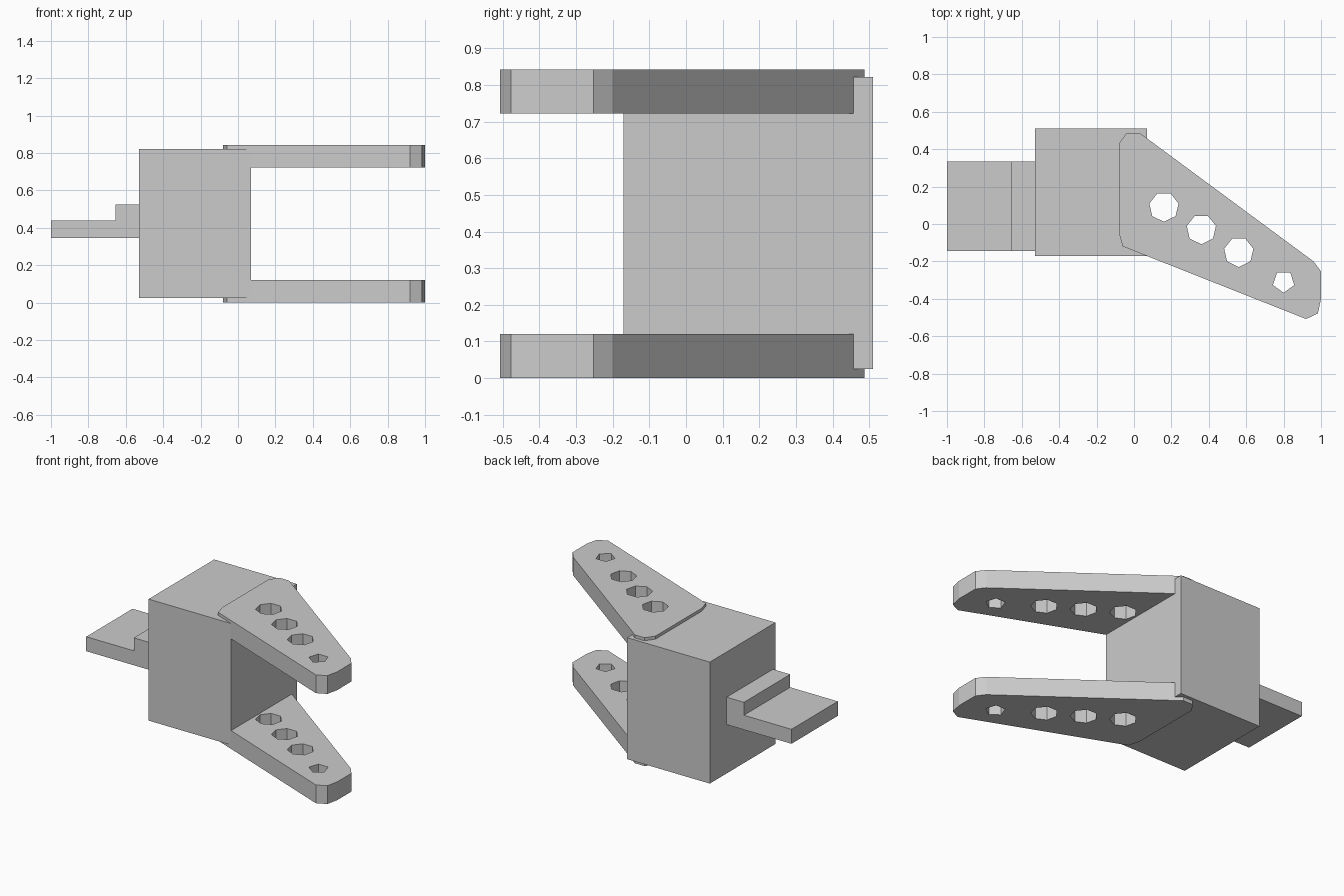
import bpy
import bmesh
from math import pi, sin, cos

cube = bpy.data.objects.get("Cube")
if cube:
    bpy.data.objects.remove(cube, do_unlink=True)

grey = bpy.data.materials.new("light grey")
grey.use_nodes = True
grey.diffuse_color = (0.6, 0.6, 0.6, 1)
grey.node_tree.nodes["Principled BSDF"].inputs["Base Color"].default_value = (0.6, 0.6, 0.6, 1)


def prism(name, outline, axis, start, end):
    """Extrude an outline: axis 'z' takes (x, y) points, axis 'y' takes (x, z) points."""
    bm = bmesh.new()
    place = (lambda a, b: (a, b, start)) if axis == "z" else (lambda a, b: (a, start, b))
    face = bm.faces.new([bm.verts.new(place(a, b)) for a, b in outline])
    moved = bmesh.ops.extrude_face_region(bm, geom=[face])["geom"]
    depth = end - start
    offset = (0, 0, depth) if axis == "z" else (0, depth, 0)
    bmesh.ops.translate(bm, vec=offset, verts=[v for v in moved if isinstance(v, bmesh.types.BMVert)])
    bmesh.ops.recalc_face_normals(bm, faces=bm.faces[:])
    mesh = bpy.data.meshes.new(name)
    bm.to_mesh(mesh)
    bm.free()
    mesh.materials.append(grey)
    obj = bpy.data.objects.new(name, mesh)
    bpy.context.collection.objects.link(obj)
    return obj


def polygon(x, y, radius, sides):
    """Regular polygon with one corner pointing to -y."""
    angles = [2 * pi * i / sides - pi / 2 for i in range(sides)]
    return [(x + radius * cos(a), y + radius * sin(a)) for a in angles]


# Central block
prism("body_block", [(-0.53, -0.17), (0.07, -0.17), (0.07, 0.51), (-0.53, 0.51)], "z", 0.025, 0.822)

# Stepped tongue on the right side
prism("stepped_tongue", [(-1, 0.345), (-0.53, 0.345), (-0.53, 0.525),
                         (-0.655, 0.525), (-0.655, 0.44), (-1, 0.44)], "y", -0.145, 0.335)

# Two tapered arms with a row of holes
arm_outline = [(-0.08, 0.43), (-0.04, 0.487), (0.03, 0.487), (0.96, -0.2), (1, -0.253),
               (1, -0.4), (0.983, -0.478), (0.92, -0.508), (-0.06, -0.12), (-0.08, -0.05)]
holes = [(0.16, 0.092, 0.08, 7), (0.36, -0.028, 0.08, 7), (0.56, -0.15, 0.08, 7), (0.8, -0.308, 0.06, 5)]
arms = [prism("lower_arm", arm_outline, "z", 0, 0.12),
        prism("upper_arm", arm_outline, "z", 0.722, 0.842)]

for number, hole in enumerate(holes, 1):
    cutter = prism(f"hole_cutter_{number}", polygon(*hole), "z", -0.1, 0.95)
    cutter.hide_render = True
    cutter.hide_set(True)
    for arm in arms:
        cut = arm.modifiers.new(f"hole_{number}", "BOOLEAN")
        cut.operation = "DIFFERENCE"
        cut.solver = "EXACT"
        cut.object = cutter
